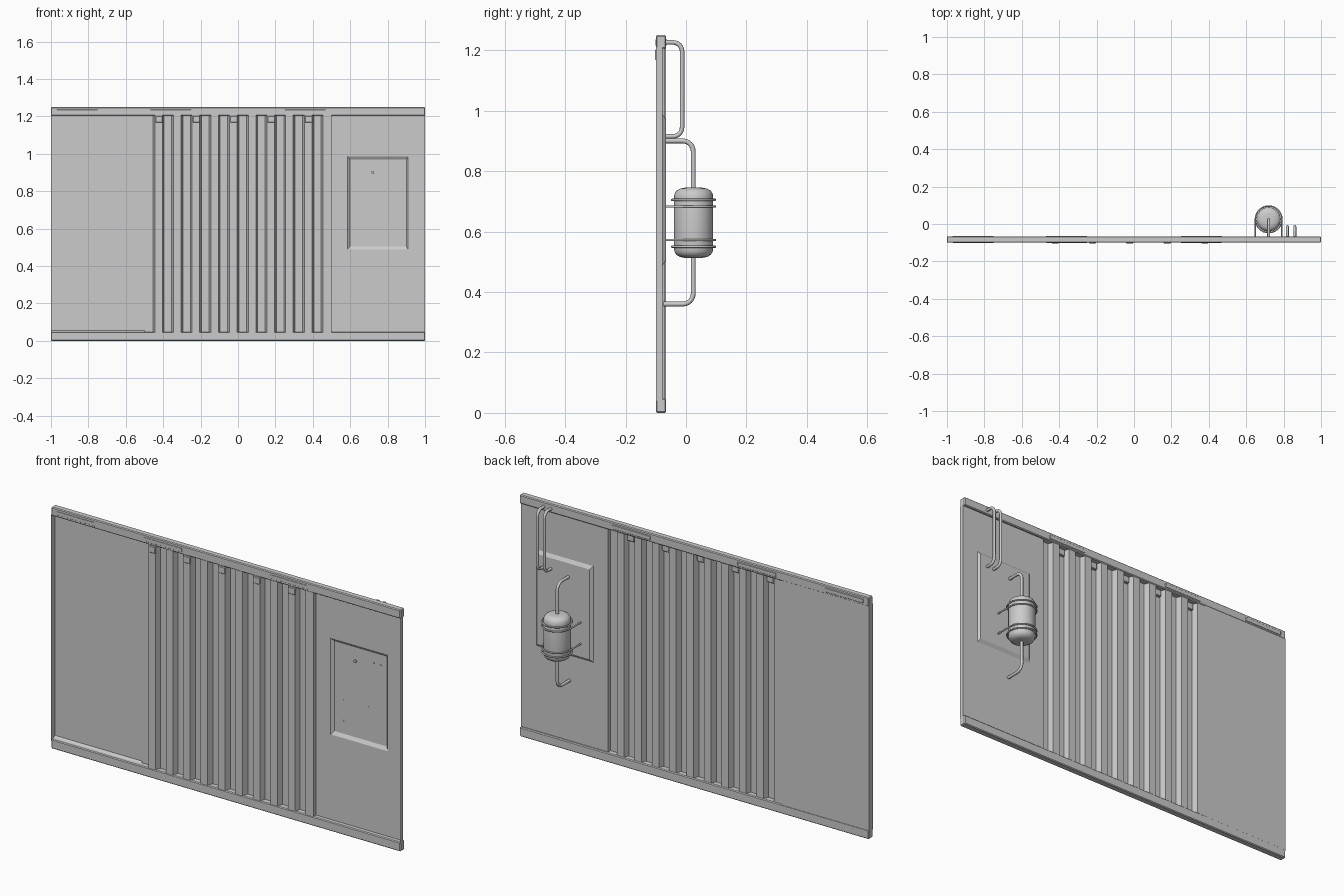
import bpy, bmesh
from math import pi, sin, cos
from mathutils import Vector

if "Cube" in bpy.data.objects:
    bpy.data.objects.remove(bpy.data.objects["Cube"])


def make(name, verts, faces, smooth=False):
    me = bpy.data.meshes.new(name)
    me.from_pydata([tuple(v) for v in verts], [], faces)
    ob = bpy.data.objects.new(name, me)
    bpy.context.collection.objects.link(ob)
    bm = bmesh.new()
    bm.from_mesh(me)
    bmesh.ops.recalc_face_normals(bm, faces=bm.faces)
    for f in bm.faces:
        f.smooth = smooth
    bm.to_mesh(me)
    bm.free()
    return ob


def box(name, lo, hi, bevel=0):
    v = [(x, y, z) for x in (lo[0], hi[0]) for y in (lo[1], hi[1]) for z in (lo[2], hi[2])]
    f = [(0, 1, 3, 2), (4, 6, 7, 5), (0, 4, 5, 1), (2, 3, 7, 6), (0, 2, 6, 4), (1, 5, 7, 3)]
    ob = make(name, v, f)
    if bevel:
        m = ob.modifiers.new("edge", 'BEVEL')
        m.width = bevel
        m.segments = 1
    return ob


def sheet(name, profile, z0, z1):
    n = len(profile)
    v = [(x, y, z) for z in (z0, z1) for x, y in profile]
    return make(name, v, [(i, i + 1, n + i + 1, n + i) for i in range(n - 1)])


def rounded(points, r, steps=6):
    # replace the inner corners of a path with arcs
    p = [Vector(q) for q in points]
    out = [p[0]]
    for a, b, c in zip(p, p[1:], p[2:]):
        u, w = (a - b).normalized(), (c - b).normalized()
        o = b + (u + w) * r
        for i in range(steps + 1):
            t = i / steps * pi / 2
            out.append(o - w * r * cos(t) - u * r * sin(t))
    return out + [p[-1]]


def tube(name, pts, r, closed=False):
    cu = bpy.data.curves.new(name, 'CURVE')
    cu.dimensions = '3D'
    cu.bevel_depth = r
    cu.bevel_resolution = 2
    cu.use_fill_caps = not closed
    sp = cu.splines.new('POLY')
    sp.points.add(len(pts) - 1)
    for q, co in zip(sp.points, pts):
        q.co = (*co, 1)
    sp.use_cyclic_u = closed
    sp.use_smooth = True
    ob = bpy.data.objects.new(name, cu)
    bpy.context.collection.objects.link(ob)
    return ob


FRONT, BACK, RIGHT_Y = -0.1, -0.066, -0.077

# top and bottom rails
box("bottom_rail", (-1, FRONT, 0), (1, BACK, 0.048), 0.004)
box("top_rail", (-1, FRONT, 1.205), (1, BACK, 1.25), 0.004)

# slot plates on the top rail
for x in (-0.86, -0.36, 0.36):
    box("rail_slot", (x - 0.11, FRONT - 0.001, 1.215), (x + 0.11, BACK + 0.002, 1.237), 0.002)

# flat left panel with end flange and sloped foot
sheet("left_panel", [(-1, FRONT), (-1, -0.067), (-0.5, -0.067), (-0.5, -0.07)], 0.04, 1.21)
make("left_foot_slope", [(-1, FRONT, 0.04), (-0.5, FRONT, 0.04), (-0.5, -0.067, 0.055), (-1, -0.067, 0.055)],
     [(0, 1, 2, 3)])

# corrugated middle panel
prof = [(-0.5, -0.07)]
for k in range(10):
    x = -0.45 + 0.1 * k
    prof += [(x - 0.005, -0.07), (x + 0.005, -0.098)]
    if k < 9:
        prof += [(x + 0.045, -0.098), (x + 0.055, -0.07)]
prof += [(0.5, -0.098), (0.5, RIGHT_Y)]
sheet("corrugated_panel", prof, 0.04, 1.21)

# small square tie brackets under the top rail
for k in range(5):
    x = -0.422 + 0.2 * k
    box("tie_bracket", (x - 0.02, -0.103, 1.167), (x + 0.02, -0.085, 1.203), 0.003)


# right panel with a pressed recess, plus its end flange
def ring(x0, x1, z0, z1, y):
    return [(x0, y, z0), (x1, y, z0), (x1, y, z1), (x0, y, z1)]


v = (ring(0.5, 1, 0.04, 1.21, RIGHT_Y) + ring(0.585, 0.91, 0.488, 0.987, RIGHT_Y)
     + ring(0.598, 0.9, 0.505, 0.97, BACK))
faces = [(a + i, a + (i + 1) % 4, a + 4 + (i + 1) % 4, a + 4 + i) for a in (0, 4) for i in range(4)]
make("right_panel", v, faces + [(8, 9, 10, 11)])
sheet("right_flange", [(1, FRONT), (1, RIGHT_Y)], 0.04, 1.21)

# pressure tank, lathed
TX, TY, N = 0.72, 0.025, 32
half = [(0.03, 0.513), (0.045, 0.516), (0.057, 0.523), (0.063, 0.533), (0.065, 0.545)]
prof = half + [(r, 1.258 - z) for r, z in reversed(half)]
v = [(TX + r * cos(2 * pi * i / N), TY + r * sin(2 * pi * i / N), z) for r, z in prof for i in range(N)]
f = [(j * N + i, j * N + (i + 1) % N, (j + 1) * N + (i + 1) % N, (j + 1) * N + i)
     for j in range(len(prof) - 1) for i in range(N)]
f += [tuple(range(N)), tuple(range((len(prof) - 1) * N, len(prof) * N))]
make("tank", v, f, True)

# tank bands and wall clamps
R = 0.071
for z in (0.705, 0.55):
    tube("tank_band", [(TX + R * cos(2 * pi * i / 32), TY + R * sin(2 * pi * i / 32), z) for i in range(32)],
         0.004, True)
for z in (0.683, 0.572):
    arc = [(TX + R * cos(pi * i / 16), TY + R * sin(pi * i / 16), z) for i in range(17)]
    tube("wall_clamp", [(TX + R, -0.067, z)] + arc + [(TX - R, -0.067, z)], 0.004)

# tank pipes
for zw, zt in ((0.9, 0.73), (0.36, 0.53)):
    tube("tank_pipe", rounded([(TX, -0.075, zw), (TX, 0.024, zw), (TX, 0.024, zt)], 0.035), 0.008)

# twin vertical pipes from the top rail
for x in (0.82, 0.86):
    tube("wall_pipe", rounded([(x, -0.07, 1.226), (x, -0.013, 1.226), (x, -0.013, 0.915), (x, -0.068, 0.915)],
                              0.03), 0.0075)
